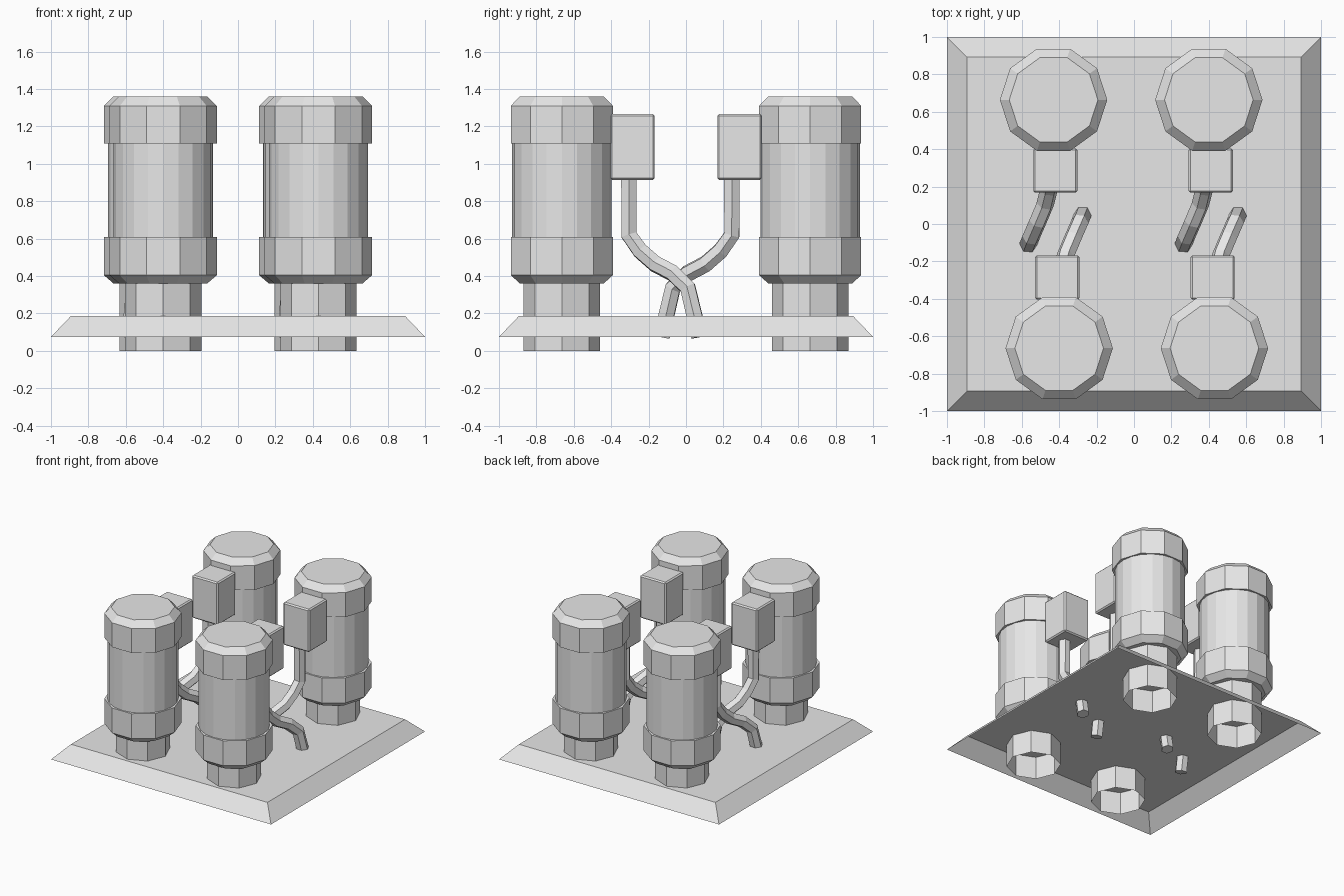
import bpy, bmesh, math

cube = bpy.data.objects.get("Cube")
if cube:
    bpy.data.objects.remove(cube, do_unlink=True)

grey = bpy.data.materials.new("light_grey")
grey.use_nodes = True
grey.diffuse_color = (0.8, 0.8, 0.8, 1)
grey.node_tree.nodes["Principled BSDF"].inputs["Base Color"].default_value = (0.8, 0.8, 0.8, 1)


def add_object(name, bm, location=(0, 0, 0)):
    bmesh.ops.recalc_face_normals(bm, faces=bm.faces[:])
    mesh = bpy.data.meshes.new(name)
    bm.to_mesh(mesh)
    bm.free()
    mesh.materials.append(grey)
    obj = bpy.data.objects.new(name, mesh)
    obj.location = location
    bpy.context.collection.objects.link(obj)
    return obj


def drum(name, sides, profile, x, y, turn=0.0, bottom=True, top=True):
    """Stack rings of (radius, height) into a faceted drum."""
    bm = bmesh.new()
    rings = []
    for radius, z in profile:
        angles = [turn + math.tau * i / sides for i in range(sides)]
        rings.append([bm.verts.new((radius * math.cos(a), radius * math.sin(a), z)) for a in angles])
    for low, high in zip(rings, rings[1:]):
        for i in range(sides):
            j = (i + 1) % sides
            bm.faces.new((low[i], low[j], high[j], high[i]))
    if bottom:
        bm.faces.new(rings[0][::-1])
    if top:
        bm.faces.new(rings[-1])
    return add_object(name, bm, (x, y, 0))


def terminal_box(name, x, y, z, size, height):
    bm = bmesh.new()
    bmesh.ops.create_cube(bm, size=1)
    bmesh.ops.scale(bm, vec=(size, size, height), verts=bm.verts[:])
    obj = add_object(name, bm, (x, y, z))
    bevel = obj.modifiers.new("edge_bevel", 'BEVEL')
    bevel.width = 0.01
    bevel.segments = 1


def pipe(name, points):
    curve = bpy.data.curves.new(name, 'CURVE')
    curve.dimensions = '3D'
    curve.bevel_depth = 0.048
    curve.bevel_resolution = 1
    curve.use_fill_caps = True
    spline = curve.splines.new('POLY')
    spline.points.add(len(points) - 1)
    for point, co in zip(spline.points, points):
        point.co = (*co, 1)
    spline.use_smooth = False
    curve.materials.append(grey)
    obj = bpy.data.objects.new(name, curve)
    bpy.context.collection.objects.link(obj)


# Sloped base tray, open underneath
root2 = math.sqrt(2)
drum("base_plate", 4, [(root2, 0.075), (0.893 * root2, 0.187)], 0, 0, math.pi / 4, bottom=False)

# Pipe path: sideways drift, forward distance, height
PATH = [(0, -0.305, 0.95), (0, -0.305, 0.62), (0.015, -0.245, 0.535), (0.035, -0.165, 0.465),
        (0.075, -0.07, 0.415), (0.11, 0.01, 0.337), (0.125, 0.048, 0.176), (0.13, 0.07, 0.075)]

# Four motors, the back row turned half a circle from the front row
for row, s in (("front", 1), ("back", -1)):
    for side, offset in (("right", -0.415), ("left", 0.415)):
        x, y = offset + 0.015 * s, -0.664 * s
        tag = f"{row}_{side}"
        drum(f"{tag}_pedestal", 8, [(0.204, 0), (0.204, 0.37)], x, y, bottom=False, top=False)
        drum(f"{tag}_lower_band", 10, [(0.235, 0.36), (0.287, 0.405), (0.287, 0.61)], x, y)
        drum(f"{tag}_body", 20, [(0.265, 0.6), (0.265, 1.12)], x, y)
        drum(f"{tag}_cap", 10, [(0.287, 1.11), (0.287, 1.31), (0.237, 1.36)], x, y)
        terminal_box(f"{tag}_terminal_box", x - 0.01 * s, -0.286 * s, 1.09, 0.237, 0.352)
        px = x - (0.01 if s < 0 else 0)
        pipe(f"{tag}_pipe", [(px + s * dx, s * (dy + 0.03) - 0.03, z) for dx, dy, z in PATH])
